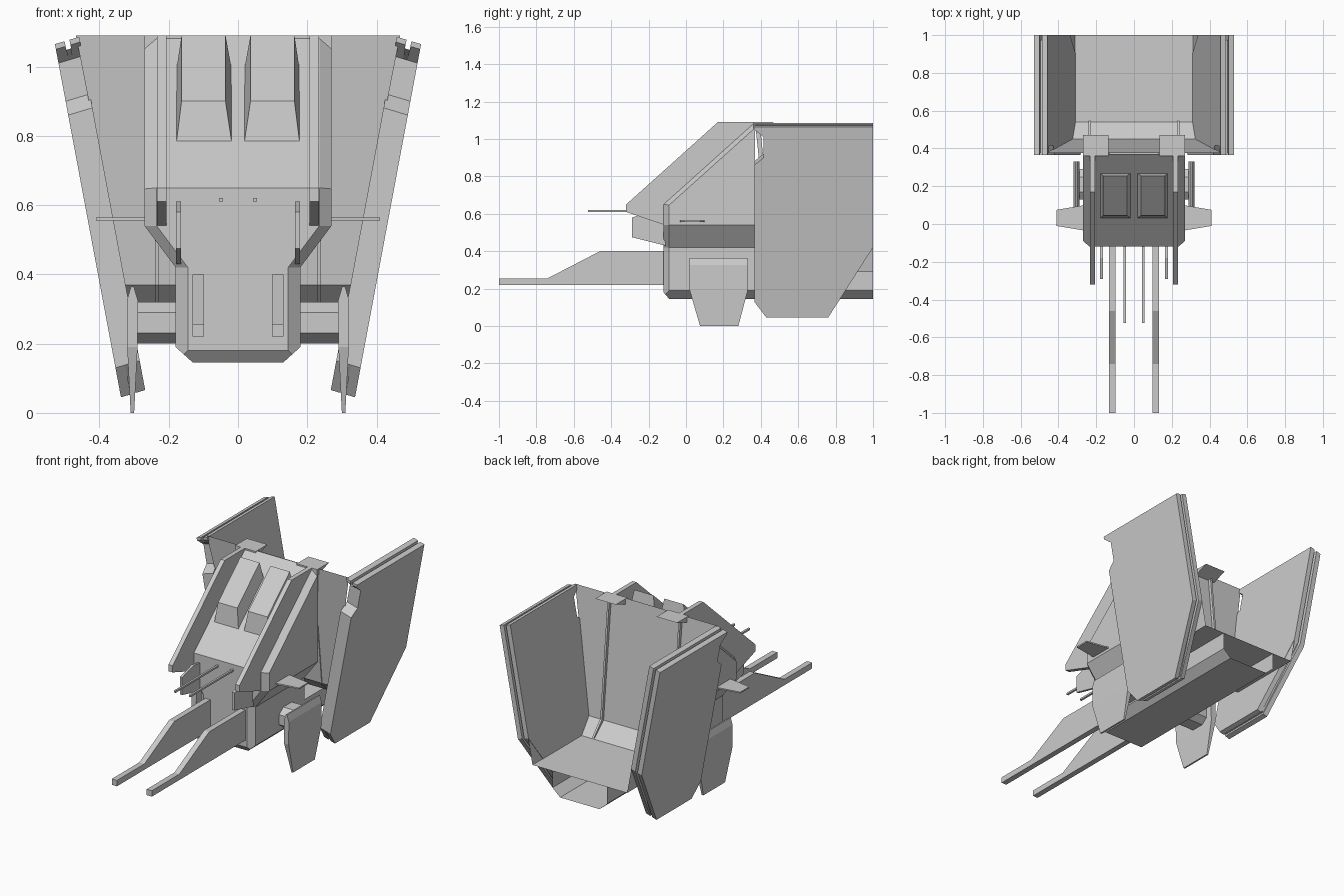
import bpy, bmesh
from mathutils import Vector

if "Cube" in bpy.data.objects:
    bpy.data.objects.remove(bpy.data.objects["Cube"])


def finish(name, bm):
    bmesh.ops.recalc_face_normals(bm, faces=bm.faces)
    me = bpy.data.meshes.new(name)
    bm.to_mesh(me)
    bm.free()
    ob = bpy.data.objects.new(name, me)
    bpy.context.collection.objects.link(ob)
    return ob


def loft(name, rings, caps=True, closed=True):
    """Skin matching rings of 3D points."""
    bm = bmesh.new()
    vs = [[bm.verts.new(p) for p in r] for r in rings]
    n = len(rings[0])
    for a, b in zip(vs, vs[1:]):
        for i in range(n if closed else n - 1):
            j = (i + 1) % n
            bm.faces.new((a[i], a[j], b[j], b[i]))
    if caps:
        bm.faces.new(vs[0])
        bm.faces.new(vs[-1])
    return finish(name, bm)


def pair(name, rings):
    """Loft on the right side and its mirror image on the left."""
    for side, s in (("right", 1), ("left", -1)):
        loft(f"{name}_{side}", [[(s * x, y, z) for x, y, z in r] for r in rings])


def prism_pair(name, profile, x0, x1):
    pair(name, [[(x, y, z) for y, z in profile] for x in (x0, x1)])


def chopped_box(name, lo, hi, planes):
    """Box trimmed by planes; planes with an x component are mirrored."""
    bm = bmesh.new()
    bmesh.ops.create_cube(bm, size=1)
    for v in bm.verts:
        v.co = Vector([lo[i] + (v.co[i] + 0.5) * (hi[i] - lo[i]) for i in range(3)])
    for co, no in planes:
        for s in ((1, -1) if no[0] else (1,)):
            cut = bmesh.ops.bisect_plane(
                bm, geom=bm.verts[:] + bm.edges[:] + bm.faces[:], dist=1e-6,
                plane_co=(s * co[0], co[1], co[2]),
                plane_no=Vector((s * no[0], no[1], no[2])).normalized(), clear_outer=True)
            edges = [e for e in bm.edges if e.is_boundary]
            if edges:
                bmesh.ops.holes_fill(bm, edges=edges, sides=0)
    return finish(name, bm)


# Hull: lower nose and sloped upper body
chopped_box("lower_hull", (-.18, -.12, .145), (.18, .37, .42), [
    ((.18, 0, .19), (.045, 0, -.05)),
    ((.18, -.09, 0), (.03, -.035, 0)),
    ((0, -.12, .18), (0, -.035, -.03))])
chopped_box("upper_hull", (-.27, -.12, .42), (.27, .37, 1.09), [
    ((0, -.12, .65), (0, -.44, .49)),
    ((.18, 0, .42), (.12, 0, -.09)),
    ((.27, -.09, 0), (.03, -.035, 0)),
    ((.18, -.09, .42), (.0036, -.0042, -.0027)),
    ((.235, -.12, .65), (.0147, -.0154, .01715))])

# Raised boxes on the sloped roof
pair("roof_box", [
    [(.018, .03, .78), (.178, .03, .78), (.178, .27, .99), (.018, .27, .99)],
    [(.036, .045, .9), (.163, .045, .9), (.163, .255, 1.09), (.036, .255, 1.09)]])

# Long roof fins, their rear caps, and lower gun plates
prism_pair("roof_fin", [(-.32, .65), (-.32, .61), (-.1, .535), (.37, .95),
                        (.37, 1.09), (.17, 1.09)], .207, .234)
prism_pair("fin_cap", [(.36, 1.05), (.36, 1.09), (.47, 1.09)], .135, .27)
prism_pair("gun_plate", [(-.29, .58), (-.29, .475), (-.11, .43), (-.11, .6),
                         (-.18, .61)], .165, .179)

# Forward prongs and thin antennas
prism_pair("prong", [(-1, .22), (-1, .255), (-.74, .255), (-.46, .4),
                     (-.11, .4), (-.11, .22)], .098, .132)
prism_pair("antenna", [(-.525, .61), (-.525, .621), (-.1, .621), (-.1, .61)], .043, .055)

# Small side winglets
pair("winglet", [[(.26, -.035, z), (.41, -.01, z), (.41, .075, z), (.26, .1, z)]
                 for z in (.556, .564)])

# Side pods on short struts
pair("side_pod", [[(.305 - h, a, z), (.305 + h, a, z), (.305 + h, b, z), (.305 - h, b, z)]
                  for z, h, a, b in ((0, .005, .075, .28), (.19, .015, .02, .33),
                                     (.325, .016, .02, .33), (.365, .004, .02, .33))])
prism_pair("pod_strut", [(.13, .23), (.13, .29), (.17, .32), (.25, .32), (.29, .29),
                         (.29, .23), (.25, .2), (.17, .2)], .17, .30)

# Leaning side panels in three layers, with a notch in the front edge
outline = [(.365, 1.085), (1, 1.085), (1, .44), (.76, .065), (.43, .065), (.365, .15),
           (.365, .88), (.415, .92), (.415, 1.03), (.365, 1.07)]


def panel_layer(name, t0, t1, inset):
    """Layer between depths t0 and t1, measured inward from the outer face."""
    rings = []
    for t in (t0, t1):
        ring = []
        for y, z in outline:
            y = min(y, 1 - inset)
            z = max(min(z, 1.085 - inset), .065 + inset * .5)
            ring.append((.338 + .187 * (z - .065) - t, y, z - .02 + .3 * t))
        rings.append(ring)
    pair(name, rings)


panel_layer("panel_outer", 0, .028, 0)
panel_layer("panel_core", .028, .042, .025)
panel_layer("panel_inner", .042, .07, 0)

# Open rear bay: leaning wall, sloped step and floor
wall = [(.468, .375, 1.09), (.328, .45, .37), (.312, .54, .29), (.312, 1, .29)]
loft("rear_bay", [[(x, y, z), (-x, y, z)] for x, y, z in wall], caps=False, closed=False)
for side, s in (("right", 1), ("left", -1)):
    loft(f"bay_floor_edge_{side}",
         [[(s * .312, y, .29), (s * .34, y, .44)] for y in (.54, 1)],
         caps=False, closed=False)
prism_pair("wall_rib", [(.37, 1.08), (.395, 1.08), (.465, .38), (.545, .295),
                        (.53, .29), (.445, .37)], .228, .24)

# Hollow keel trough, open at the back
section = [(.18, .29), (.18, .19), (.13, .145), (-.13, .145), (-.18, .19), (-.18, .29)]
loft("keel_trough", [[(x, y, z) for x, z in section] for y in (.37, 1)],
     caps=False, closed=False)
